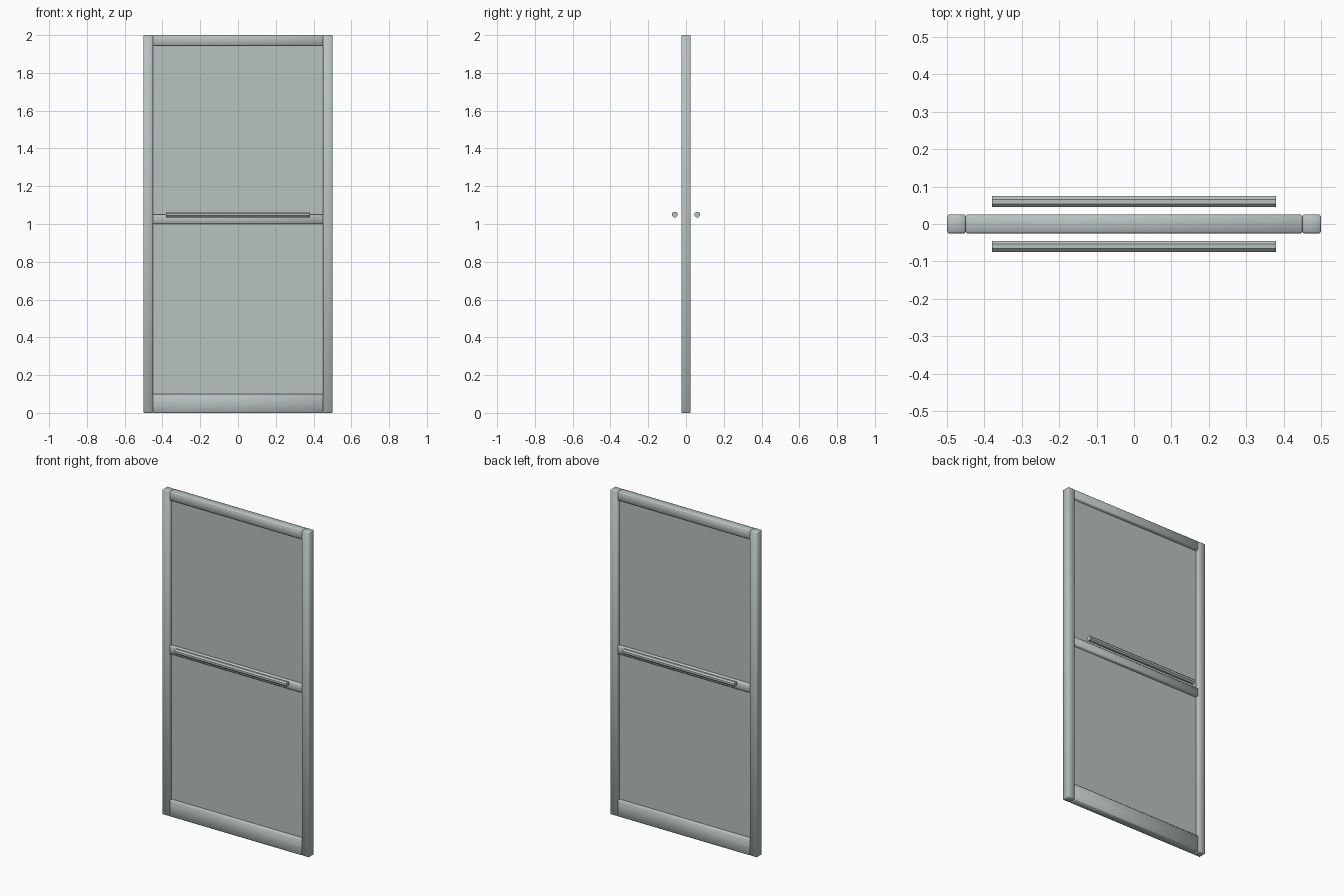
import bpy
import math

cube = bpy.data.objects.get("Cube")
if cube:
    bpy.data.objects.remove(cube, do_unlink=True)

metal = bpy.data.materials.new("pale_grey_metal")
metal.use_nodes = True
colour = (0.48, 0.54, 0.53, 1.0)
metal.diffuse_color = colour
metal.node_tree.nodes["Principled BSDF"].inputs["Base Color"].default_value = colour

DEPTH = 0.05
HALF_OPENING = 0.45


def block(name, x, z, depth=DEPTH, bevel=0.004):
    """Box spanning the x and z ranges, centred in depth, with softened edges."""
    bpy.ops.mesh.primitive_cube_add(size=1, location=(sum(x) / 2, 0, sum(z) / 2))
    obj = bpy.context.object
    obj.name = name
    obj.scale = (x[1] - x[0], depth, z[1] - z[0])
    bpy.ops.object.transform_apply(location=False, rotation=False, scale=True)
    obj.data.materials.append(metal)
    if bevel:
        mod = obj.modifiers.new("soft_edges", "BEVEL")
        mod.width = bevel
        mod.segments = 1
        bpy.ops.object.shade_smooth()
    return obj


# Upright stiles
block("left_stile", (HALF_OPENING, 0.5), (0, 2))
block("right_stile", (-0.5, -HALF_OPENING), (0, 2))

# Horizontal rails
opening = (-HALF_OPENING, HALF_OPENING)
for name, z in (("bottom_rail", (0, 0.1)),
                ("middle_rail", (1.0, 1.05)),
                ("top_rail", (1.945, 2))):
    block(name, opening, z)

# Thin infill panels, tucked into the frame
for name, z in (("lower_panel", (0.09, 1.01)), ("upper_panel", (1.04, 1.955))):
    block(name, (-0.455, 0.455), z, depth=0.01, bevel=0)

# Eight-sided push bars on both faces
for name, y in (("front_push_bar", -0.06), ("back_push_bar", 0.06)):
    bpy.ops.mesh.primitive_cylinder_add(
        vertices=8, radius=0.016, depth=0.76, location=(0, y, 1.05),
        rotation=(math.radians(22.5), math.radians(90), 0))
    bar = bpy.context.object
    bar.name = name
    # Turn about the bar's own length so a flat side faces up
    bar.rotation_euler = (0, math.radians(90), 0)
    for v in bar.data.vertices:
        a = math.atan2(v.co.y, v.co.x) + math.radians(22.5)
        r = math.hypot(v.co.x, v.co.y)
        v.co.x, v.co.y = r * math.cos(a), r * math.sin(a)
    bar.data.materials.append(metal)
